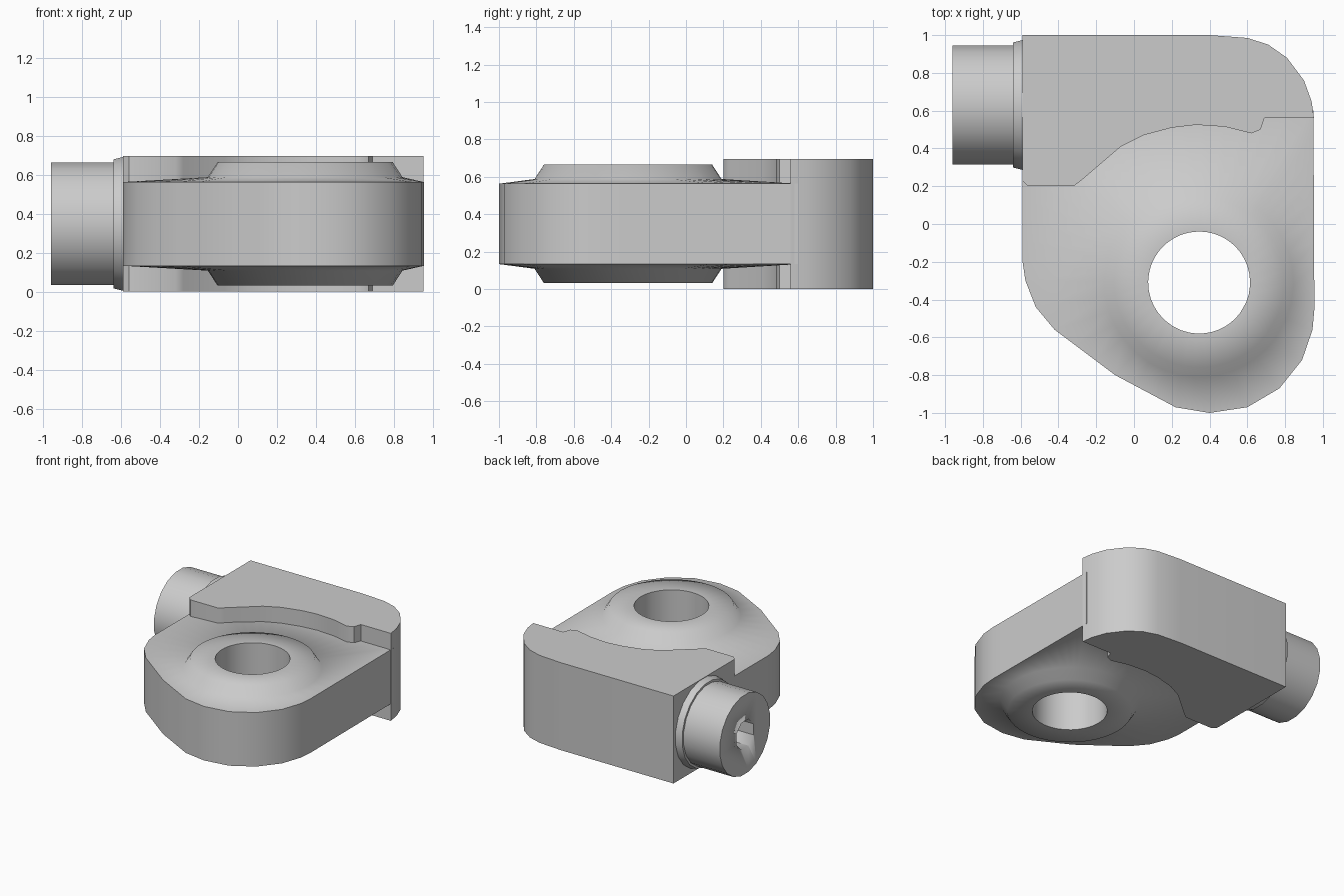
import bpy, bmesh, math
from mathutils import Vector

cube = bpy.data.objects.get("Cube")
if cube:
    bpy.data.objects.remove(cube, do_unlink=True)

steel = bpy.data.materials.new("light grey")
steel.use_nodes = True
steel.diffuse_color = (0.6, 0.6, 0.6, 1)
steel.node_tree.nodes["Principled BSDF"].inputs["Base Color"].default_value = (0.6, 0.6, 0.6, 1)

MID = 0.348                      # mirror height of the whole part
EYE = Vector((0.345, -0.31))     # axis of the large hole


def finish(bm, name, angle):
    bmesh.ops.recalc_face_normals(bm, faces=bm.faces)
    mesh = bpy.data.meshes.new(name)
    bm.to_mesh(mesh)
    bm.free()
    obj = bpy.data.objects.new(name, mesh)
    bpy.context.collection.objects.link(obj)
    mesh.materials.append(steel)
    bpy.ops.object.select_all(action='DESELECT')
    obj.select_set(True)
    bpy.context.view_layer.objects.active = obj
    bpy.ops.object.shade_smooth_by_angle(angle=math.radians(angle))
    return obj


def loft(bm, rings, closed):
    """Skin quads between successive rings of points."""
    loops = [[bm.verts.new(p) for p in ring] for ring in rings]
    pairs = list(zip(loops, loops[1:]))
    if closed:
        pairs.append((loops[-1], loops[0]))
    for a, b in pairs:
        for i in range(len(a)):
            j = (i + 1) % len(a)
            bm.faces.new((a[i], a[j], b[j], b[i]))
    return loops


def resample(points, step):
    out = []
    for a, b in zip(points, points[1:] + points[:1]):
        a, b = Vector(a), Vector(b)
        n = max(1, round((b - a).length / step))
        out += [a.lerp(b, k / n) for k in range(n)]
    return out


# Eye body: rounded plate, sloping deck, raised boss and through hole
outline = resample([
    (-0.59, 0.6), (-0.59, -0.2), (-0.575, -0.3), (-0.52, -0.44), (-0.42, -0.56),
    (-0.1, -0.8), (0.22, -0.97), (0.4, -1.0), (0.6, -0.97), (0.77, -0.87),
    (0.89, -0.72), (0.945, -0.56), (0.955, -0.45), (0.95, 0.6)], 0.12)


def ring(radius, z):
    pts = outline
    if radius:
        pts = [EYE + (p - EYE).normalized() * radius for p in outline]
    return [(p.x, p.y, z) for p in pts]


section = [(0.27, 0.665), (0.45, 0.665), (0.5, 0.588), (None, 0.563)]
rings = [ring(r, z) for r, z in section]
rings += [ring(r, 2 * MID - z) for r, z in reversed(section)]
bm = bmesh.new()
loft(bm, rings, True)
finish(bm, "eye_body", 66)

# Shoulder block: taller rear part with a curved step
step_outline = [
    (-0.59, 1.0), (-0.59, 0.23), (-0.56, 0.2), (-0.32, 0.2), (-0.28, 0.23),
    (-0.07, 0.41), (0.05, 0.47), (0.2, 0.51), (0.33, 0.525), (0.48, 0.515),
    (0.62, 0.48), (0.67, 0.5), (0.69, 0.56), (0.953, 0.56), (0.94, 0.65),
    (0.9, 0.76), (0.81, 0.88), (0.71, 0.95), (0.6, 0.985), (0.4, 1.0)]
bm = bmesh.new()
ends = loft(bm, [[(x, y, z) for x, y in step_outline] for z in (0, 2 * MID)], False)
for loop in ends:
    bm.faces.new(loop)
finish(bm, "shoulder_block", 40)


# Side pin: revolved about an axis along x
def revolve(name, profile, sides):
    bm = bmesh.new()
    turns = [2 * math.pi * (i + 0.5) / sides for i in range(sides)]
    loops = loft(bm, [[(x, 0.63 + r * math.cos(t), MID + r * math.sin(t))
                       for t in turns] for x, r in profile], False)
    for loop in (loops[0], loops[-1]):
        bm.faces.new(loop)
    return finish(bm, name, 40)


pin = revolve("side_pin", [(-0.96, 0.318), (-0.56, 0.318)], 20)
revolve("pin_collar", [(-0.64, 0.335), (-0.59, 0.348), (-0.55, 0.348)], 20)

# Blind bore in the end of the pin
cutter = revolve("bore_cutter", [(-1.1, 0.115), (-0.65, 0.115)], 8)
cutter.hide_render = True
cutter.hide_set(True)
cut = pin.modifiers.new("bore", 'BOOLEAN')
cut.operation = 'DIFFERENCE'
cut.solver = 'EXACT'
cut.object = cutter
bpy.context.view_layer.objects.active = pin
pin.select_set(True)
bpy.ops.object.modifier_apply(modifier=cut.name)
bpy.data.objects.remove(cutter, do_unlink=True)
